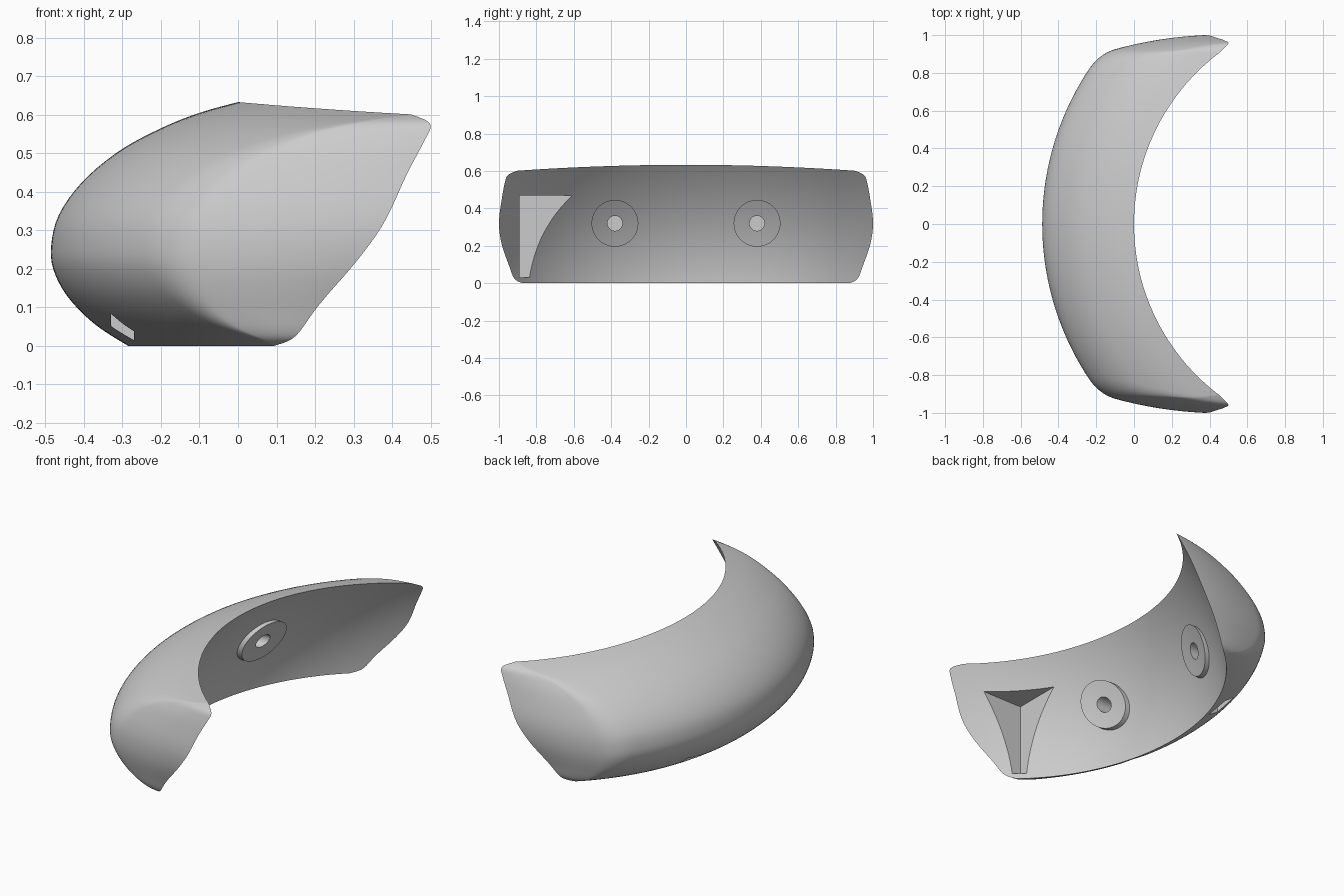
import bpy, bmesh, math
from mathutils import Vector

old = bpy.data.objects.get("Cube")
if old:
    bpy.data.objects.remove(old, do_unlink=True)

grey = bpy.data.materials.new("light grey")
grey.use_nodes = True
grey.diffuse_color = (0.6, 0.6, 0.6, 1)
grey.node_tree.nodes["Principled BSDF"].inputs["Base Color"].default_value = (0.6, 0.6, 0.6, 1)

HEIGHT = 0.633
# Outer side profile (x, z) on the centre plane, bottom edge to top edge
PROFILE = [(-.285, 0), (-.37, .055), (-.44, .125), (-.478, .195), (-.485, .26),
           (-.465, .34), (-.405, .425), (-.31, .505), (-.2, .565), (-.1, .605), (0, HEIGHT)]
# Half width of the inner face (half width, z)
WIDTHS = [(.875, 0), (.918, .025), (.948, .1), (.982, .2), (.998, .29), (.998, .37),
          (.985, .47), (.97, .56), (.953, .61), (.905, HEIGHT)]


def spline(pts, s):
    """Smooth curve through the points, s from 0 to 1."""
    f = s * (len(pts) - 1)
    i = min(int(f), len(pts) - 2)
    u = f - i
    p = [Vector(pts[min(max(k, 0), len(pts) - 1)]) for k in range(i - 1, i + 3)]
    return p[1] + 0.5 * u * (p[2] - p[0] + u * (2 * p[0] - 5 * p[1] + 4 * p[2] - p[3]
                             + u * (3 * (p[1] - p[2]) + p[3] - p[0])))


def half_width(z):
    lo, hi = 0.0, 1.0
    for _ in range(30):
        mid = (lo + hi) / 2
        if spline(WIDTHS, mid).y < z:
            lo = mid
        else:
            hi = mid
    return spline(WIDTHS, lo).x


def arc(radius, y):
    return radius - math.sqrt(radius * radius - y * y)


def inner_x(z, y):
    """Concave inner face, curved across and slightly hollow in height."""
    t = z / HEIGHT
    return -.285 * (1 - t) - .24 * t * (1 - t) + (.92 + .08 * t) * arc(1.135, y)


def half_slice(s):
    """Outer and inner half outlines of one level, from the centre to the tip."""
    xo, z = spline(PROFILE, s)
    x_mid = inner_x(z, 0)
    thick = max(x_mid - xo, 0)
    blend = 1 - math.exp(-thick / .08)
    tip_y = half_width(z)
    tip = Vector((inner_x(z, tip_y), tip_y))

    def outer(y):
        return Vector((xo + (1 - blend) * (inner_x(z, y) - x_mid) + blend * arc(1.5, y), y))

    yc = tip_y
    for _ in range(25):
        yc = tip_y - .18 * (tip.x - outer(yc).x)
    corner = outer(yc)
    fat = min(1, thick / .3)
    r = .09 * fat

    def cap(u):
        p = corner.lerp(tip, u)
        p.y += .08 * fat * u * (1 - u)
        return p

    length = (tip - corner).length
    u0 = r / length if length > 1e-6 else 0
    out = [outer((yc - r) * i / 28) for i in range(29)]
    a, b = out[-1], cap(u0)
    for i in range(1, 8):
        k = i / 8
        out.append(a * (1 - k) ** 2 + corner * 2 * k * (1 - k) + b * k * k)
    out += [cap(u0 + (1 - u0) * i / 16) for i in range(17)]
    inn = [Vector((inner_x(z, tip_y * i / 28), tip_y * i / 28)) for i in range(29)]
    place = lambda p: Vector((p.x, p.y, z * (1 - .05 * z / HEIGHT * (p.y / .9) ** 2)))
    return [place(p) for p in out], [place(p) for p in inn]


def finish(bm, name):
    me = bpy.data.meshes.new(name)
    bm.to_mesh(me)
    bm.free()
    me.materials.append(grey)
    ob = bpy.data.objects.new(name, me)
    bpy.context.collection.objects.link(ob)
    return ob


def mirrored(half):
    return [Vector((p.x, -p.y, p.z)) for p in reversed(half[1:])] + half


# Curved shell: stacked crescent slices
bm = bmesh.new()
rows = 64
slices = [half_slice(.5 - .5 * math.cos(math.pi * i / rows)) for i in range(rows + 1)]
for side in (0, 1):
    grid = [[bm.verts.new(p) for p in mirrored(sl[side])] for sl in slices]
    for r0, r1 in zip(grid, grid[1:]):
        for k in range(len(r0) - 1):
            bm.faces.new((r0[k], r0[k + 1], r1[k + 1], r1[k]))
bmesh.ops.remove_doubles(bm, verts=bm.verts, dist=2e-4)
bmesh.ops.dissolve_degenerate(bm, edges=bm.edges, dist=1e-5)
bmesh.ops.recalc_face_normals(bm, faces=bm.faces)
shell = finish(bm, "curved_shell")


def box(name, lo, hi):
    bm = bmesh.new()
    bmesh.ops.create_cube(bm, size=1)
    for v in bm.verts:
        v.co = [l + (c + .5) * (h - l) for c, l, h in zip(v.co, lo, hi)]
    return finish(bm, name)


def bore_cutter(name, centre, radius, depth):
    bm = bmesh.new()
    bmesh.ops.create_cone(bm, cap_ends=True, segments=64, radius1=radius,
                          radius2=radius, depth=depth)
    for v in bm.verts:
        v.co = Vector((v.co.z, v.co.y, -v.co.x)) + Vector(centre)
    return finish(bm, name)


def round_mount(name, y, z):
    """Ring whose face runs parallel to the inner face, with straight walls along x."""
    bm = bmesh.new()
    section = [(.04, -.02), (.04, .03), (.07, .03), (.1, .03), (.125, .03), (.125, -.02)]
    rings = []
    for radius, lift in section:
        ring = []
        for i in range(64):
            a = math.tau * i / 64
            py, pz = y + radius * math.cos(a), z + radius * math.sin(a)
            ring.append(bm.verts.new((inner_x(pz, py) + lift, py, pz)))
        rings.append(ring)
    for r0, r1 in zip(rings, rings[1:] + rings[:1]):
        for i in range(64):
            j = (i + 1) % 64
            bm.faces.new((r0[i], r0[j], r1[j], r1[i]))
    bmesh.ops.recalc_face_normals(bm, faces=bm.faces)
    return finish(bm, name)


def cut(target, cutter):
    mod = target.modifiers.new("cut", 'BOOLEAN')
    mod.operation = 'DIFFERENCE'
    mod.solver = 'EXACT'
    mod.object = cutter
    bpy.context.view_layer.objects.active = target
    bpy.ops.object.modifier_apply(modifier=mod.name)
    bpy.data.objects.remove(cutter, do_unlink=True)


# Corner notch in one end of the inner face
cut(shell, box("notch_cutter", (.058, -.89, .03), (.7, -.4, .47)))

# Raised round mounts with bores, and slots under the outer face
parts = [shell]
for side, label in ((-1, "right"), (1, "left")):
    y, z = .38 * side, .32
    cut(shell, bore_cutter(label + "_bore_cutter", (inner_x(z, y) + .05, y, z), .04, .24))
    lo, hi = sorted((.31 * side, .45 * side))
    cut(shell, box(label + "_slot_cutter", (-.33, lo, -.05), (-.27, hi, .14)))
    parts.append(round_mount(label + "_round_mount", y, z))

# Smooth shading with crisp edges
bpy.ops.object.select_all(action='DESELECT')
for p in parts:
    p.select_set(True)
bpy.context.view_layer.objects.active = shell
bpy.ops.object.shade_smooth_by_angle(angle=math.radians(30))
